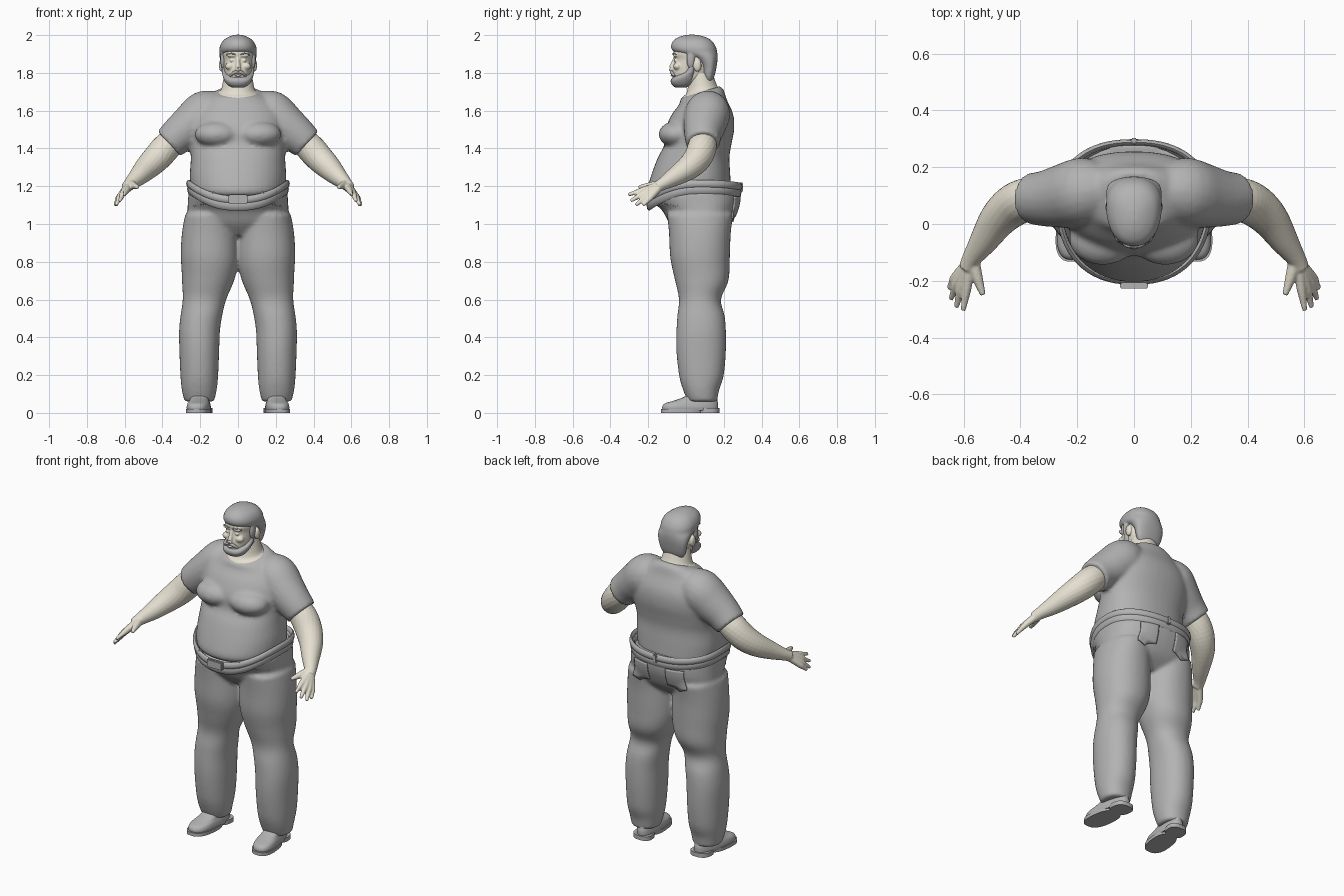
import bpy, bmesh, math
from mathutils import Vector, Matrix

if "Cube" in bpy.data.objects:
    bpy.data.objects.remove(bpy.data.objects["Cube"])


def material(name, rgb):
    m = bpy.data.materials.new(name)
    m.use_nodes = True
    m.diffuse_color = (*rgb, 1)
    m.node_tree.nodes["Principled BSDF"].inputs["Base Color"].default_value = (*rgb, 1)
    return m


GREY = material("cloth grey", (0.45, 0.45, 0.45))
SKIN = material("pale skin", (0.78, 0.74, 0.63))


def resample(keys, steps):
    """Catmull-Rom interpolation of equal-length tuples."""
    keys = [Vector(k) for k in keys]
    out = []
    for i in range(len(keys) - 1):
        a, b = keys[i], keys[i + 1]
        ta = (b - keys[max(i - 1, 0)]) / 2
        tb = (keys[min(i + 2, len(keys) - 1)] - a) / 2
        for j in range(steps):
            t = j / steps
            out.append(a * (2*t**3 - 3*t*t + 1) + ta * (t**3 - 2*t*t + t)
                       + b * (3*t*t - 2*t**3) + tb * (t**3 - t*t))
    return out + [keys[-1]]


def skin_rings(bm, rings):
    rings = [[bm.verts.new(p) for p in r] for r in rings]
    n = len(rings[0])
    for a, b in zip(rings, rings[1:]):
        for i in range(n):
            bm.faces.new((a[i], a[(i + 1) % n], b[(i + 1) % n], b[i]))
    bm.faces.new(rings[0][::-1])
    bm.faces.new(rings[-1])


def loft(bm, secs, cx=0, k=0.5, power=2.0, n=40, steps=4):
    """Stacked ovals: (z, half width, front y, back y, tilt)."""
    rings = []
    for z, hw, yf, yb, tilt in resample([(*s, 0)[:5] for s in secs], steps):
        cy, ring = yf + (yb - yf) * k, []
        for i in range(n):
            c, s = math.cos(math.tau * i / n), math.sin(math.tau * i / n)
            x = math.copysign(abs(c) ** (2 / power), c) * hw
            y = math.copysign(abs(s) ** (2 / power), s) * ((yb - cy) if s > 0 else (cy - yf))
            ring.append((cx + x, cy + y, z + tilt * y))
        rings.append(ring)
    skin_rings(bm, rings)


def tube(bm, keys, side=1, n=20, steps=4):
    """Round tube through (x, y, z, radius)."""
    pts = resample(keys, steps)
    rings = []
    for i, p in enumerate(pts):
        d = (pts[min(i + 1, len(pts) - 1)] - pts[max(i - 1, 0)]).to_3d()
        q = d.to_track_quat('Z', 'Y')
        ring = []
        for j in range(n):
            a = math.tau * j / n
            v = p.to_3d() + q @ Vector((math.cos(a), math.sin(a), 0)) * p[3]
            ring.append((v.x * side, v.y, v.z))
        rings.append(ring)
    skin_rings(bm, rings)


def ball(bm, loc, size):
    bmesh.ops.create_uvsphere(bm, u_segments=24, v_segments=14, radius=1,
                              matrix=Matrix.Translation(loc) @ Matrix.Diagonal((*size, 1)))


def finish(bm, name, mat, voxel=0, smooth=0, angle=45):
    bmesh.ops.recalc_face_normals(bm, faces=bm.faces)
    me = bpy.data.meshes.new(name)
    bm.to_mesh(me)
    bm.free()
    ob = bpy.data.objects.new(name, me)
    bpy.context.collection.objects.link(ob)
    me.materials.append(mat)
    bpy.ops.object.select_all(action='DESELECT')
    bpy.context.view_layer.objects.active = ob
    ob.select_set(True)
    if voxel:
        m = ob.modifiers.new("fuse", 'REMESH')
        m.mode, m.voxel_size, m.use_smooth_shade = 'VOXEL', voxel, True
        m = ob.modifiers.new("soften", 'SMOOTH')
        m.factor, m.iterations = 0.5, smooth
        bpy.ops.object.shade_smooth()
    else:
        bpy.ops.object.shade_smooth_by_angle(angle=math.radians(angle))
    return ob


# Shirt: belly, chest and sleeves fused together
bm = bmesh.new()
loft(bm, [(1.14, .2, -.17, .2), (1.17, .243, -.205, .235), (1.25, .255, -.187, .235),
          (1.35, .25, -.15, .23), (1.42, .255, -.115, .24), (1.5, .262, -.11, .255),
          (1.58, .25, -.075, .25), (1.65, .2, -.035, .215, .1), (1.69, .14, -.03, .2, .2),
          (1.705, .105, -.02, .18, .3)], k=.58, power=2.2)
for s in (1, -1):
    ball(bm, (s * .11, -.05, 1.475), (.12, .095, .07))
    tube(bm, [(.1, .12, 1.62, .09), (.17, .115, 1.59, .12), (.24, .1, 1.53, .115),
              (.31, .09, 1.475, .1), (.365, .09, 1.425, .09)], s)
finish(bm, "shirt", GREY, .011, 6)

# Trousers: hips and legs fused together
bm = bmesh.new()
loft(bm, [(.94, .18, -.03, .17), (1.0, .265, -.085, .235), (1.07, .268, -.125, .27),
          (1.12, .265, -.165, .285, .06), (1.175, .262, -.2, .285, .12)], k=.55, power=2.3)
for s in (1, -1):
    for zs, cx in (([(.06, .078, .01, .165), (.12, .092, -.015, .175), (.2, .1, -.037, .2),
                     (.35, .106, -.052, .212), (.5, .11, -.047, .207), (.6, .115, -.037, .185),
                     (.7, .138, -.058, .225), (.82, .153, -.083, .232),
                     (.95, .147, -.09, .237), (1.05, .13, -.1, .25)], (.19, .205)),):
        part = bmesh.new()
        loft(part, zs, power=2.15)
        for v in part.verts:      # the legs lean inward towards the hips
            t = min(max((v.co.z - .4) / .4, 0), 1)
            v.co.x += s * (cx[1] - .055 * t * t * (3 - 2 * t))
        me = bpy.data.meshes.new("leg")
        part.to_mesh(me)
        part.free()
        bm.from_mesh(me)
        bpy.data.meshes.remove(me)
trousers = finish(bm, "trousers", GREY, .011, 5)


# Belt and rolled waistband: tilted bands round the waist
def band(name, z, height, grow, thick):
    bm = bmesh.new()
    rings = []
    for i in range(64):
        a = math.tau * i / 64
        c, s = math.cos(a), math.sin(a)
        dip = .085 * max(0, -s) ** 2 + .015 * max(0, s) ** 2
        ring = []
        for j in range(8):
            b = math.tau * j / 8
            r = grow + thick * math.cos(b)
            x = math.copysign(abs(c) ** .87, c) * (.255 + r)
            y = .075 + math.copysign(abs(s) ** .87, s) * ((.205 if s > 0 else .27) + r)
            ring.append(bm.verts.new((x, y, z - dip + height * math.sin(b))))
        rings.append(ring)
    for i in range(64):
        a, b = rings[i - 1], rings[i]
        for j in range(8):
            bm.faces.new((a[j - 1], a[j], b[j], b[j - 1]))
    finish(bm, name, GREY, angle=60)


band("waistband", 1.185, .03, .0, .014)
band("belt", 1.213, .021, .008, .011)

# Buckle and belt loops
bm = bmesh.new()
for x, y, z, sx in ((0, -.217, 1.13, .05), (.13, -.17, 1.145, .012), (-.13, -.17, 1.145, .012),
                    (0, .292, 1.195, .012)):
    r = bmesh.ops.create_cube(bm, matrix=Matrix.Translation((x, y, z))
                              @ Matrix.Diagonal((sx * 2, .022, .05, 1)))
bmesh.ops.bevel(bm, geom=bm.edges[:], offset=.005, segments=2, affect='EDGES')
finish(bm, "buckle_and_loops", GREY)

# Back pockets laid on the trousers, front pocket seams
for s, side in ((1, "left"), (-1, "right")):
    bm = bmesh.new()
    bmesh.ops.create_grid(bm, x_segments=10, y_segments=10, size=1)
    for v in bm.verts:
        u, w = v.co.x, v.co.y
        v.co = (s * .125 + u * .062, .3, 1.085 + w * .06 - (.02 * (1 - abs(u)) if w < -.9 else 0))
    ob = finish(bm, side + "_back_pocket", GREY)
    m = ob.modifiers.new("lay", 'SHRINKWRAP')
    m.target, m.wrap_method, m.offset = trousers, 'NEAREST_SURFACEPOINT', .004
    m = ob.modifiers.new("thick", 'SOLIDIFY')
    m.thickness, m.offset = .008, 0
    bm = bmesh.new()
    tube(bm, [(.12 + .0125 * i, 0, 1.115 - .0025 * i, .004) for i in range(11)], s, n=8, steps=1)
    ob = finish(bm, side + "_front_pocket", GREY)
    for v in ob.data.vertices:
        v.co.y -= .17 - 2.2 * max(0, abs(v.co.x) - .1) ** 1.5
    m = ob.modifiers.new("lay", 'SHRINKWRAP')
    m.target, m.wrap_method, m.wrap_mode, m.offset = (
        trousers, 'NEAREST_SURFACEPOINT', 'ABOVE_SURFACE', .003)

    # Shoe with sole and heel
    bm = bmesh.new()
    loft(bm, [(.012, .058, -.122, .168), (.03, .061, -.126, .17), (.05, .057, -.112, .17),
              (.066, .05, -.06, .166), (.085, .047, -.01, .164), (.11, .045, .02, .16)],
         power=2.4, k=.35)
    for z, h, hw, yf, yb in ((0, .02, .065, -.133, .09), (0, .025, .058, .07, .177)):
        loft(bm, [(z, hw, yf, yb), (z + h, hw, yf, yb)], power=2.6, steps=1)
    for v in bm.verts:            # toes turn slightly outward
        v.co.x += s * (.207 - .1 * v.co.y)
    finish(bm, side + "_shoe", GREY)

    # Arm with hand and fingers
    bm = bmesh.new()
    tube(bm, [(.33, .09, 1.45, .07), (.38, .085, 1.405, .077), (.43, .062, 1.35, .075),
              (.48, .015, 1.3, .066), (.53, -.06, 1.25, .05), (.572, -.122, 1.213, .034),
              (.588, -.155, 1.195, .03)], s)
    for knuckle, tip in (((.589, -.225, 1.18), (.602, -.305, 1.155)),
                         ((.608, -.22, 1.165), (.626, -.293, 1.122)),
                         ((.622, -.205, 1.152), (.645, -.265, 1.1)),
                         ((.629, -.187, 1.142), (.652, -.227, 1.1))):
        mid = [(a + b) / 2 for a, b in zip(knuckle, tip)]
        tube(bm, [(.576, -.13, 1.208, .022), (*knuckle, .017), (*mid, .013), (*tip, .009)], s, n=12)
    tube(bm, [(.57, -.125, 1.212, .025), (.553, -.185, 1.203, .02), (.532, -.25, 1.195, .01)], s, n=12)
    finish(bm, side + "_arm", SKIN, .005, 3)

# Neck
bm = bmesh.new()
loft(bm, [(1.62, .13, -.03, .2, .2), (1.69, .108, -.022, .178, .25), (1.715, .088, .005, .165, .2),
          (1.8, .072, .02, .14)])
finish(bm, "neck", SKIN)

# Face with nose, brow, cheeks and ears
bm = bmesh.new()
loft(bm, [(1.735, .04, -.05, .03), (1.77, .064, -.07, .11), (1.82, .076, -.07, .13),
          (1.87, .08, -.06, .13), (1.91, .083, -.066, .13), (1.96, .06, -.04, .1)], k=.6, power=2.3)
tube(bm, [(0, -.055, 1.885, .009), (0, -.069, 1.85, .011), (0, -.078, 1.822, .015), (0, -.065, 1.81, .01)], n=12)
for s in (1, -1):
    ball(bm, (s * .03, -.055, 1.893), (.03, .014, .011))
    ball(bm, (s * .033, -.054, 1.866), (.013, .011, .007))
    ball(bm, (s * .042, -.045, 1.835), (.026, .022, .02))
    ball(bm, (s * .088, .06, 1.84), (.013, .022, .034))
finish(bm, "face", SKIN, .005, 2)

# Hair: low sections stay behind the ears, high ones reach the forehead
bm = bmesh.new()
loft(bm, [(1.745, .055, .1, .13), (1.78, .078, .085, .15), (1.84, .092, .075, .163),
          (1.88, .097, .03, .167), (1.91, .098, -.06, .165), (1.94, .096, -.079, .157),
          (1.972, .078, -.066, .135), (1.993, .045, -.03, .095), (2.002, .015, .01, .05)], k=.6, power=2.2)
for s in (1, -1):
    ball(bm, (s * .078, .025, 1.87), (.016, .022, .05))
finish(bm, "hair", GREY, .006, 3)

# Beard round the jaw, moustache and eyebrows
bm = bmesh.new()
loft(bm, [(1.722, .03, -.055, .0), (1.735, .055, -.073, .03), (1.76, .073, -.082, .05),
          (1.782, .081, -.06, .055), (1.81, .086, -.005, .055), (1.86, .088, .01, .05)], power=2.5)
finish(bm, "beard", GREY, .006, 3)
bm = bmesh.new()
for s in (1, -1):
    tube(bm, [(0, -.077, 1.806, .008), (.022, -.075, 1.801, .009), (.042, -.06, 1.783, .006)], s, n=10)
    tube(bm, [(.012, -.069, 1.897, .003), (.035, -.066, 1.903, .004), (.06, -.05, 1.896, .003)], s, n=8)
finish(bm, "moustache_and_eyebrows", GREY)
bm = bmesh.new()
ball(bm, (0, -.073, 1.787), (.02, .008, .006))
finish(bm, "lips", SKIN)
